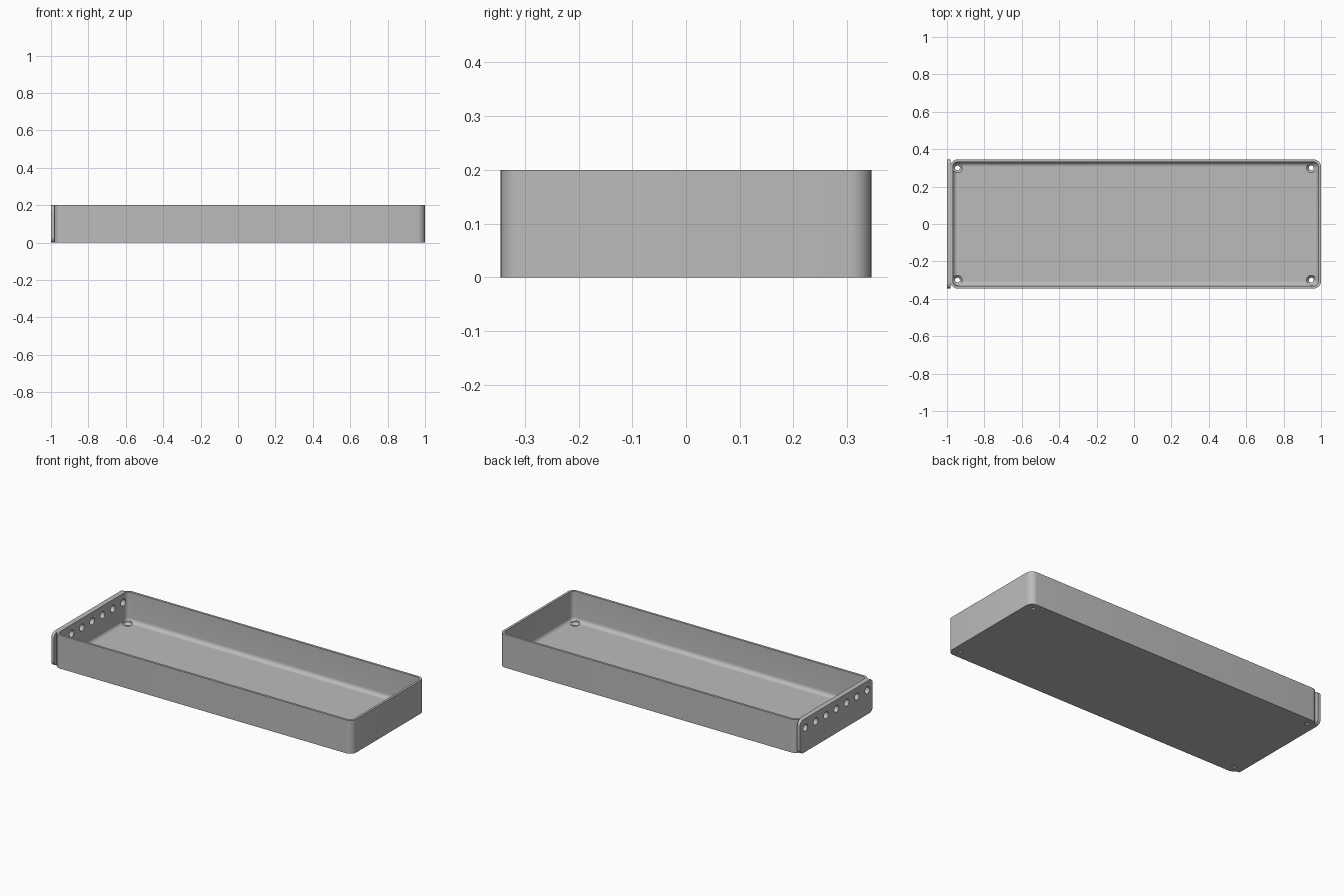
import bpy, bmesh, math
from mathutils import Matrix, Vector

if "Cube" in bpy.data.objects:
    bpy.data.objects.remove(bpy.data.objects["Cube"])

grey = bpy.data.materials.new("light grey")
grey.use_nodes = True
colour = (0.5, 0.5, 0.5, 1)
grey.diffuse_color = colour
grey.node_tree.nodes["Principled BSDF"].inputs["Base Color"].default_value = colour

HALF_Y, HEIGHT, FLOOR = 0.345, 0.2, 0.02
PLATE, WALL, CORNER, FILLET = 0.017, 0.014, 0.04, 0.025


def rounded_rect(half_w, half_h, radius, steps=8):
    """Outline points of a rounded rectangle, counter-clockwise."""
    points = []
    for quarter, (sx, sy) in enumerate([(1, 1), (-1, 1), (-1, -1), (1, -1)]):
        for i in range(steps + 1):
            a = (quarter + i / steps) * math.pi / 2
            points.append((sx * (half_w - radius) + radius * math.cos(a),
                           sy * (half_h - radius) + radius * math.sin(a)))
    return points


def loft(name, rings):
    """Skin a list of point rings and cap both ends."""
    bm = bmesh.new()
    loops = [[bm.verts.new(p) for p in ring] for ring in rings]
    for a, b in zip(loops, loops[1:]):
        for i in range(len(a)):
            j = (i + 1) % len(a)
            bm.faces.new((a[i], a[j], b[j], b[i]))
    bm.faces.new(loops[0])
    bm.faces.new(loops[-1])
    bmesh.ops.recalc_face_normals(bm, faces=bm.faces)
    mesh = bpy.data.meshes.new(name)
    bm.to_mesh(mesh)
    bm.free()
    mesh.materials.append(grey)
    obj = bpy.data.objects.new(name, mesh)
    bpy.context.collection.objects.link(obj)
    return obj


def drill(centre, axis, profile):
    """Turned cutter: profile is (distance along axis, radius) pairs."""
    turn = Vector((0, 0, 1)).rotation_difference(Vector(axis)).to_matrix()
    rings = [[Vector(centre) + turn @ Vector((r * math.cos(a), r * math.sin(a), d))
              for a in (k * math.tau / 32 for k in range(32))]
             for d, r in profile]
    cutter = loft("hole_cutter", rings)
    cutter.hide_render = True
    return cutter


def cut(target, cutters):
    bpy.ops.object.select_all(action="DESELECT")
    bpy.context.view_layer.objects.active = target
    target.select_set(True)
    for cutter in cutters:
        mod = target.modifiers.new("hole", "BOOLEAN")
        mod.operation, mod.solver, mod.object = "DIFFERENCE", "EXACT", cutter
        bpy.ops.object.modifier_apply(modifier=mod.name)
        bpy.data.objects.remove(cutter)
    bpy.ops.object.shade_smooth_by_angle(angle=math.radians(35))


# Tray shell: outside wall, rim, inside wall, then the floor fillet
mid_x = PLATE / 2
half_x = 1 - mid_x


def tray_ring(inset, z):
    outline = rounded_rect(half_x - inset, HALF_Y - inset, CORNER - inset)
    return [(x + mid_x, y, z) for x, y in outline]


levels = [(0, 0), (0, HEIGHT), (WALL, HEIGHT)]
for i in range(9):
    a = i / 8 * math.pi / 2
    levels.append((WALL + FILLET * (1 - math.cos(a)), FLOOR + FILLET * (1 - math.sin(a))))
tray = loft("tray", [tray_ring(*level) for level in levels])

# End plate with rounded corners, slightly sunk into the tray wall
plate = loft("end_plate", [[(x, y, z + HEIGHT / 2)
                            for y, z in rounded_rect(HALF_Y, HEIGHT / 2, 0.03)]
                           for x in (-1, -1 + PLATE + 0.002)])


# Row of round holes through the plate and the wall behind it
def row_holes():
    return [drill((-1, i * 0.098, 0.145), (1, 0, 0), [(-0.05, 0.021), (0.06, 0.021)])
            for i in range(-3, 4)]


cut(plate, row_holes())

# Countersunk screw holes in the floor corners
screw_holes = [drill((x, y, 0), (0, 0, 1),
                     [(-0.05, 0.013), (0.006, 0.013), (FLOOR, 0.026), (0.06, 0.026)])
               for x in (-0.944, 0.948) for y in (-0.3, 0.3)]
cut(tray, row_holes() + screw_holes)
